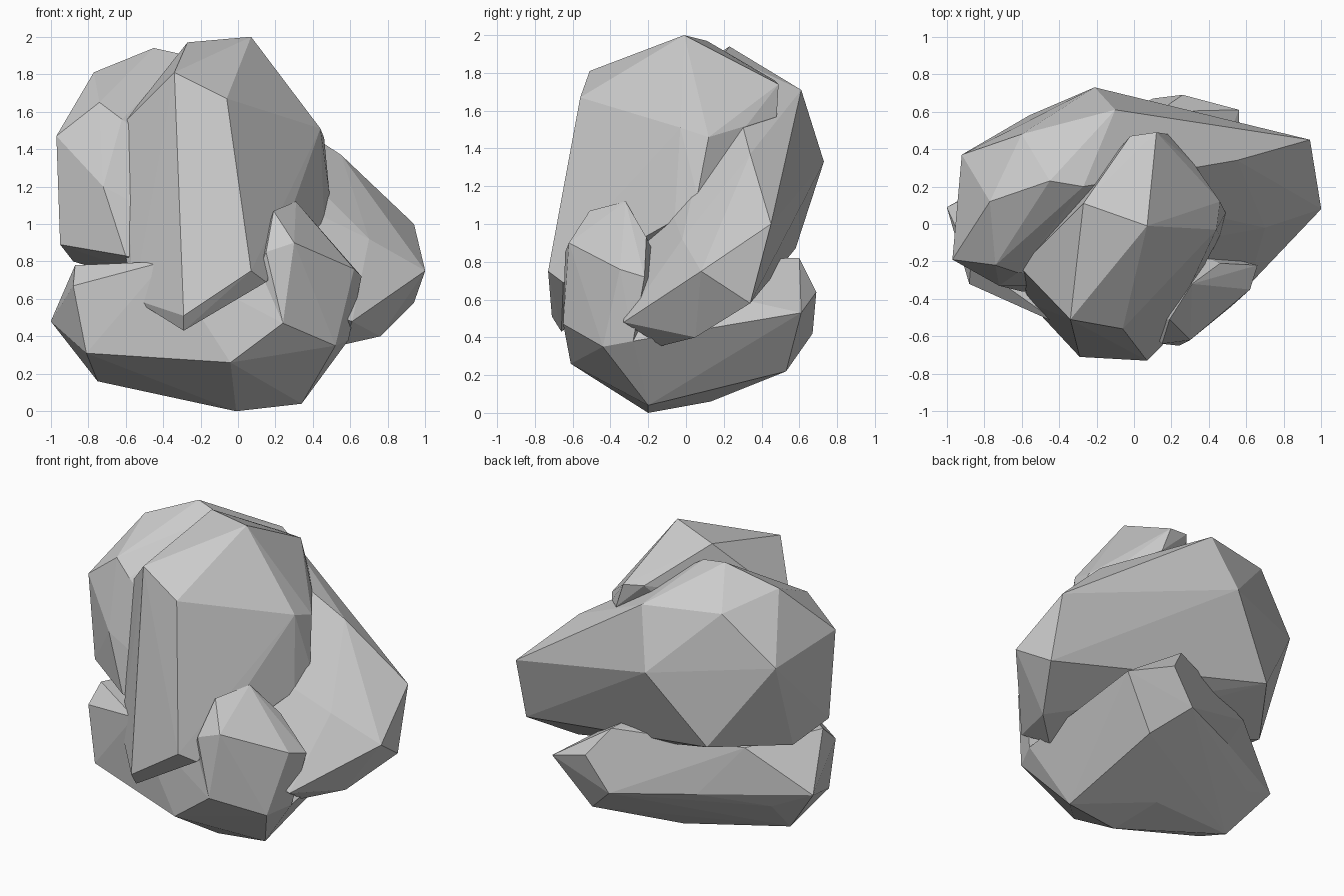
import bpy
import bmesh


def rock(name, corners):
    """Faceted boulder: the convex hull of a few corner points."""
    bm = bmesh.new()
    for c in corners:
        bm.verts.new(c)
    hull = bmesh.ops.convex_hull(bm, input=bm.verts)
    loose = {g for g in hull["geom_interior"] + hull["geom_unused"]
             if isinstance(g, bmesh.types.BMVert)}
    bmesh.ops.delete(bm, geom=list(loose), context='VERTS')
    bmesh.ops.dissolve_limit(bm, angle_limit=0.03, verts=bm.verts, edges=bm.edges)
    bmesh.ops.recalc_face_normals(bm, faces=bm.faces)
    mesh = bpy.data.meshes.new(name)
    bm.to_mesh(mesh)
    bm.free()
    obj = bpy.data.objects.new(name, mesh)
    bpy.context.collection.objects.link(obj)
    return obj


# Low base boulder
rock("base_rock", [
    (-.01, -.2, 0), (.34, -.2, .04), (-.07, .13, .06), (-.75, -.03, .16),
    (-.81, -.35, .31), (-1, .09, .48), (-.88, -.32, .67), (-.75, .17, .37),
    (-.87, -.2, .78), (-.39, -.54, .8), (.1, -.6, .8),
    (-.04, -.61, .26), (.24, -.65, .47), (.52, -.44, .35), (.59, -.28, .38),
    (.32, .53, .22), (.1, .67, .42), (.56, .61, .53), (.26, .69, .64),
    (.13, .6, .82), (-.38, .43, .45), (-.63, .28, .77)])

# Bump rising from the base at the front right
rock("front_bump", [
    (.24, -.65, .47), (.52, -.44, .35), (.59, -.28, .38), (.62, -.35, .76),
    (.66, -.22, .72), (.3, -.62, .9), (.31, -.32, 1.12), (.19, -.51, 1.07),
    (.15, -.64, .85), (0, -.5, .5), (.2, -.1, .7), (.46, -.21, .93)])

# Wide boulder leaning across the back
rock("back_rock", [
    (.94, .45, 1), (1, .08, .75), (.94, .34, .58), (.76, .05, .4),
    (.56, -.13, .355), (.61, -.33, .48), (.7, -.02, .92), (.55, .34, 1.37),
    (-.21, .73, 1.33), (-.1, .61, 1.71), (-.6, .48, 1.73), (-.45, .23, 1.94),
    (-.77, .12, 1.81), (-.97, -.19, 1.47), (-.74, -.22, 1.65), (-.62, -.26, 1.56),
    (-.92, .37, 1.41), (-.95, -.15, .89), (-.88, .13, .8), (-.56, .58, .87),
    (-.6, -.36, .83), (-.72, -.33, 1.2), (-.27, .2, 1.9)])

# Tall upright boulder at the front
rock("tall_rock", [
    (.07, -.01, 2), (-.34, -.51, 1.81), (-.06, -.56, 1.67), (-.27, .11, 1.97),
    (.12, .49, 1.74), (-.02, .47, 1.76), (.18, .48, 1.57), (.32, .32, 1.52),
    (.44, -.03, 1.51), (.46, .12, 1.46), (.49, .06, 1.15), (.46, -.06, 1.02),
    (.07, -.73, .75), (-.29, -.71, .51), (.15, -.65, .69), (-.29, -.66, .43),
    (-.61, -.23, 1.54), (-.6, -.32, .83), (-.56, -.42, .6)])
